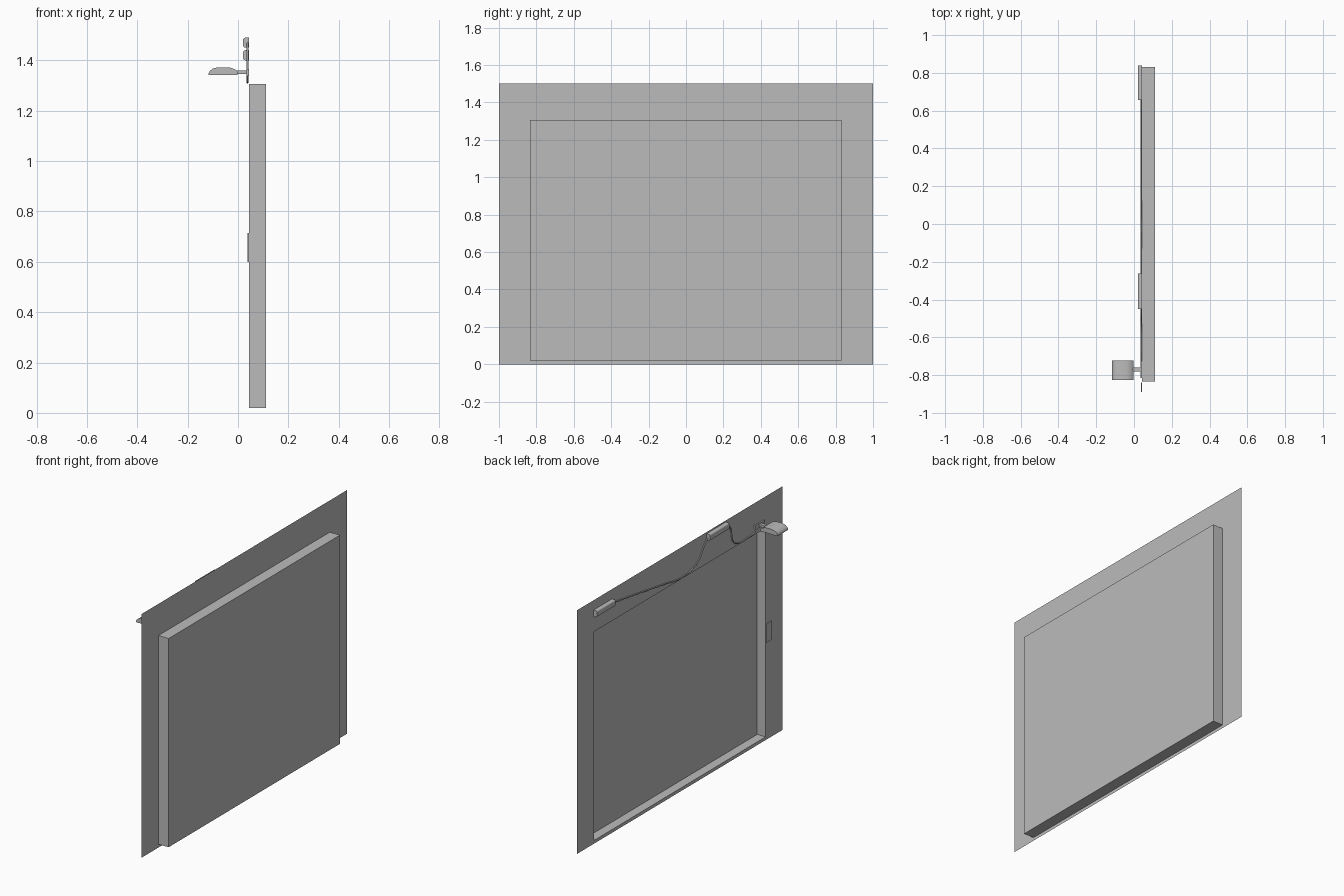
import bpy, bmesh
from mathutils import Vector

cube = bpy.data.objects.get("Cube")
if cube:
    bpy.data.objects.remove(cube, do_unlink=True)

grey = bpy.data.materials.new("neutral_grey")
grey.use_nodes = True
grey.diffuse_color = (0.5, 0.5, 0.5, 1)
grey.node_tree.nodes["Principled BSDF"].inputs["Base Color"].default_value = (0.5, 0.5, 0.5, 1)

SHEET_X = 0.043   # plane of the backing sheet
TRAY_X = 0.1      # inside of the window tray
FRONT_X = 0.112   # outer face of the window pane


def add_object(name, bm):
    mesh = bpy.data.meshes.new(name)
    bm.to_mesh(mesh)
    bm.free()
    obj = bpy.data.objects.new(name, mesh)
    bpy.context.collection.objects.link(obj)
    mesh.materials.append(grey)
    return obj


def box(name, x, y, z, bevel=0, segments=3):
    bm = bmesh.new()
    bmesh.ops.create_cube(bm, size=1)
    for v in bm.verts:
        v.co = Vector([(r[0] + r[1]) / 2 + c * (r[1] - r[0]) for r, c in zip((x, y, z), v.co)])
    if bevel:
        # round only the long edges on the side away from the sheet
        edges = [e for e in bm.edges if all(v.co.x < (x[0] + x[1]) / 2 for v in e.verts)
                 and abs(e.verts[0].co.y - e.verts[1].co.y) > 1e-4]
        bmesh.ops.bevel(bm, geom=edges, offset=bevel, segments=segments,
                        profile=0.5, affect='EDGES')
    return add_object(name, bm)


def rect_loop(bm, x, y, z):
    return [bm.verts.new((x, a, b)) for a, b in
            ((y[0], z[0]), (y[1], z[0]), (y[1], z[1]), (y[0], z[1]))]


def bridge(name, loops):
    bm = bmesh.new()
    rings = [rect_loop(bm, *l) for l in loops]
    for a, b in zip(rings, rings[1:]):
        for i in range(4):
            j = (i + 1) % 4
            bm.faces.new((a[i], a[j], b[j], b[i]))
    return add_object(name, bm)


def cable(name, points, radius=0.004):
    curve = bpy.data.curves.new(name, 'CURVE')
    curve.dimensions = '3D'
    curve.bevel_depth = radius
    curve.bevel_resolution = 2
    curve.resolution_u = 6
    spline = curve.splines.new('BEZIER')
    spline.bezier_points.add(len(points) - 1)
    for p, (y, z) in zip(spline.bezier_points, points):
        p.co = (SHEET_X - 0.005, y, z)
        p.handle_left_type = p.handle_right_type = 'AUTO'
    obj = bpy.data.objects.new(name, curve)
    bpy.context.collection.objects.link(obj)
    curve.materials.append(grey)


# Thin sheet with the window opening, and the tray walls behind it
opening = ((-0.835, 0.832), (0.02, 1.305))
bridge("backing_sheet", [(SHEET_X, (-1, 1), (0, 1.5)), (SHEET_X, *opening)])
bridge("tray_walls", [(SHEET_X, *opening), (TRAY_X, *opening)])
box("window_pane", (TRAY_X, FRONT_X), *opening)

# Two rounded modules near the top edge
box("long_module", (0.02, SHEET_X), (0.657, 0.838), (1.4, 1.44), 0.009)
box("middle_module", (0.02, SHEET_X), (-0.45, -0.262), (1.45, 1.49), 0.009)

# Cables linking the modules and the bracket
cable("long_cable", [(0.66, 1.418), (0.38, 1.376), (0.185, 1.345), (-0.06, 1.318),
                     (-0.176, 1.36), (-0.24, 1.44), (-0.27, 1.468)])
cable("short_cable", [(-0.445, 1.47), (-0.485, 1.44), (-0.51, 1.352), (-0.546, 1.322),
                      (-0.644, 1.314), (-0.72, 1.325), (-0.76, 1.345)])

# Mounting bracket and arm
box("bracket_plate", (0.034, SHEET_X), (-0.815, -0.725), (1.338, 1.365))
box("mounting_arm", (-0.005, 0.036), (-0.782, -0.76), (1.346, 1.36))

# Domed housing: flat underside with a rounded top, extruded along y
profile = [(-0.117, 1.341), (-0.002, 1.341), (-0.002, 1.354), (-0.012, 1.364), (-0.034, 1.372),
           (-0.08, 1.372), (-0.1, 1.367), (-0.112, 1.358), (-0.117, 1.348)]
bm = bmesh.new()
face = bm.faces.new([bm.verts.new((x, -0.825, z)) for x, z in profile])
ext = bmesh.ops.extrude_face_region(bm, geom=[face])
bmesh.ops.translate(bm, vec=(0, 0.102, 0),
                    verts=[g for g in ext["geom"] if isinstance(g, bmesh.types.BMVert)])
bmesh.ops.recalc_face_normals(bm, faces=bm.faces[:])
add_object("domed_housing", bm)

# Small flat plate beside the window
box("side_plate", (SHEET_X - 0.005, SHEET_X), (-0.89, -0.838), (0.6, 0.715))

# Smooth the curved parts while keeping their edges crisp
bpy.ops.object.select_all(action='DESELECT')
for name in ("domed_housing", "long_module", "middle_module"):
    obj = bpy.data.objects[name]
    obj.select_set(True)
    bpy.context.view_layer.objects.active = obj
bpy.ops.object.shade_smooth_by_angle(angle=0.6)
